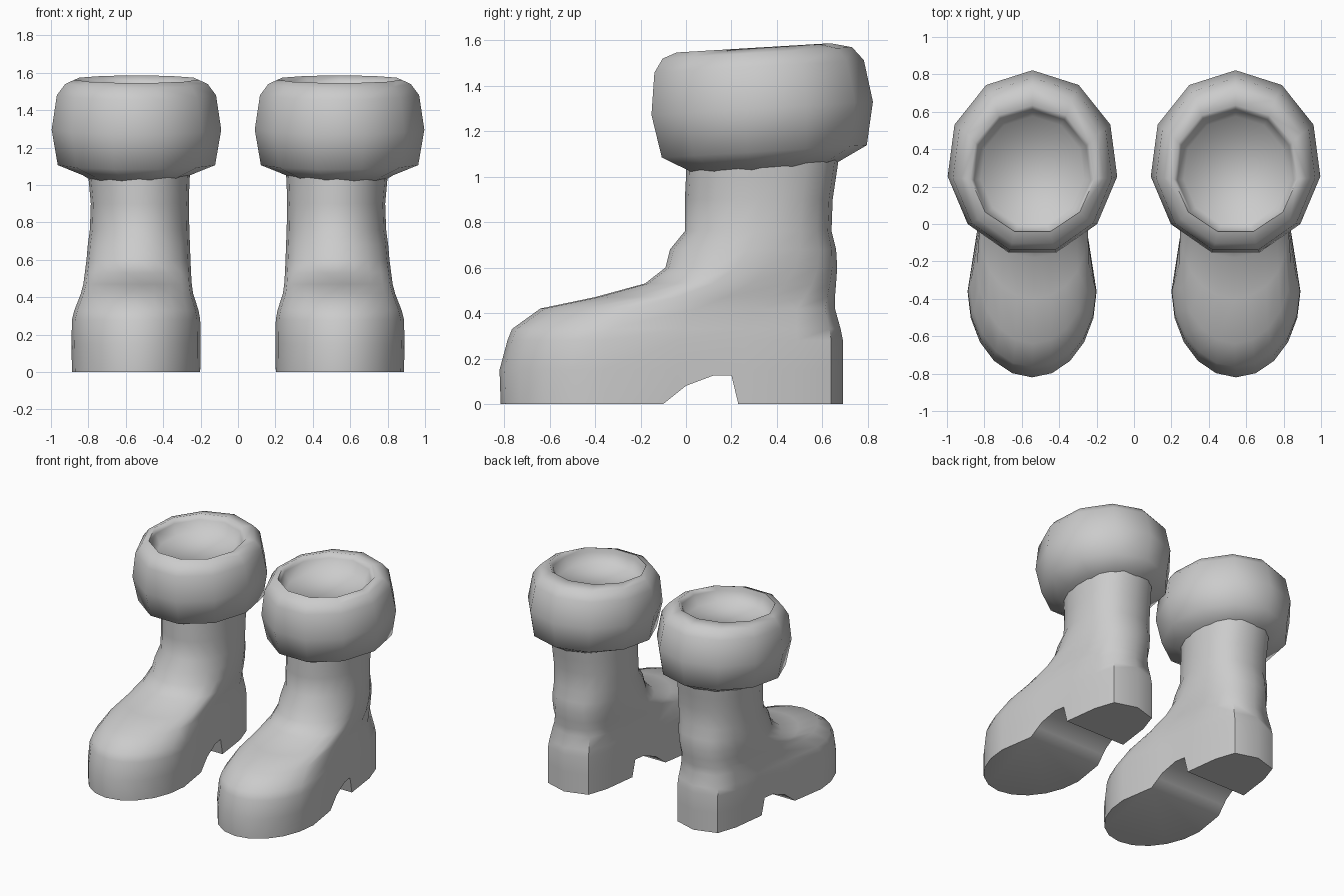
import bpy
import bmesh
from math import cos, sin, pi, copysign

cube = bpy.data.objects.get("Cube")
if cube:
    bpy.data.objects.remove(cube, do_unlink=True)

grey = bpy.data.materials.new("plain grey")
grey.use_nodes = True
grey.diffuse_color = (0.6, 0.6, 0.6, 1)
grey.node_tree.nodes["Principled BSDF"].inputs["Base Color"].default_value = (0.6, 0.6, 0.6, 1)


def finish(bm, name):
    bmesh.ops.recalc_face_normals(bm, faces=bm.faces)
    mesh = bpy.data.meshes.new(name)
    bm.to_mesh(mesh)
    bm.free()
    mesh.materials.append(grey)
    obj = bpy.data.objects.new(name, mesh)
    bpy.context.collection.objects.link(obj)
    return obj


def loft(name, rings):
    """Skin a stack of rings and cap both ends."""
    bm = bmesh.new()
    loops = [[bm.verts.new(p) for p in ring] for ring in rings]
    for low, high in zip(loops, loops[1:]):
        for i in range(len(low)):
            j = (i + 1) % len(low)
            bm.faces.new((low[i], low[j], high[j], high[i]))
    bm.faces.new(loops[0])
    bm.faces.new(loops[-1])
    return finish(bm, name)


def boot_ring(z, front, back, widest, half_width, x):
    """Egg-shaped slice: rounded toe, narrower and squarer heel."""
    heel_width = 0.272
    squareness = 0.6 + 0.55 * widest
    points = []
    for i in range(20):
        a = 2 * pi * i / 20
        s, c = sin(a), cos(a)
        if s > 0:
            width = half_width + (heel_width - half_width) * min(1, 2 * s)
            px = width * copysign(abs(c) ** squareness, c)
            py = widest + (back - widest) * s
        else:
            px = half_width * c
            py = widest + (widest - front) * s
        points.append((x + px, py, z))
    return points


def cuff_ring(z, rx, ry, y):
    """Eleven-sided slice, tilted up towards the back."""
    points = []
    for i in range(11):
        a = pi / 2 + 2 * pi * i / 11
        py = y + ry * sin(a)
        points.append((0.543 + rx * cos(a), py, z + 0.06 * (py - 0.33)))
    return points


def mirror_and_shade(obj, angle):
    bpy.ops.object.select_all(action="DESELECT")
    obj.select_set(True)
    bpy.context.view_layer.objects.active = obj
    obj.modifiers.new("pair", "MIRROR")
    for modifier in list(obj.modifiers):
        bpy.ops.object.modifier_apply(modifier=modifier.name)
    bpy.ops.object.shade_smooth_by_angle(angle=angle)


# Foot and shaft: height, front, back, widest point, half width, centre x
slices = [
    (0.0, -0.815, 0.69, -0.36, 0.343, 0.545),
    (0.15, -0.82, 0.69, -0.36, 0.345, 0.545),
    (0.28, -0.785, 0.69, -0.36, 0.343, 0.545),
    (0.33, -0.765, 0.68, -0.33, 0.332, 0.543),
    (0.42, -0.64, 0.655, -0.22, 0.3, 0.54),
    (0.47, -0.4, 0.655, -0.04, 0.29, 0.537),
    (0.53, -0.18, 0.66, 0.12, 0.284, 0.535),
    (0.6, -0.09, 0.665, 0.22, 0.278, 0.532),
    (0.68, -0.07, 0.66, 0.27, 0.273, 0.53),
    (0.76, -0.005, 0.64, 0.31, 0.266, 0.526),
    (0.9, -0.005, 0.645, 0.32, 0.262, 0.525),
    (1.0, 0.0, 0.66, 0.33, 0.268, 0.528),
    (1.1, 0.0, 0.675, 0.335, 0.275, 0.53),
]
boots = loft("boots", [boot_ring(*s) for s in slices])

# Notch between sole and heel
arch = [(-0.1, 0), (0, 0.08), (0.12, 0.125), (0.2, 0.125), (0.23, 0), (0.23, -0.1), (-0.1, -0.1)]
notch = loft("arch_cutter", [[(x, y, z) for y, z in arch] for x in (0.05, 1.05)])
notch.hide_render = True
cut = boots.modifiers.new("arch", "BOOLEAN")
cut.operation = "DIFFERENCE"
cut.object = notch
mirror_and_shade(boots, 0.9)
bpy.data.objects.remove(notch, do_unlink=True)

# Padded cuff with a shallow bowl in its top: height, half width, half depth, centre y
cuff_slices = [
    (1.03, 0.25, 0.31, 0.335),
    (1.055, 0.29, 0.355, 0.335),
    (1.11, 0.425, 0.46, 0.335),
    (1.3, 0.458, 0.497, 0.325),
    (1.485, 0.43, 0.47, 0.312),
    (1.545, 0.385, 0.425, 0.305),
    (1.568, 0.335, 0.345, 0.29),
    (1.535, 0.315, 0.33, 0.28),
    (1.46, 0.28, 0.295, 0.28),
]
mirror_and_shade(loft("cuffs", [cuff_ring(*s) for s in cuff_slices]), 1.5)
